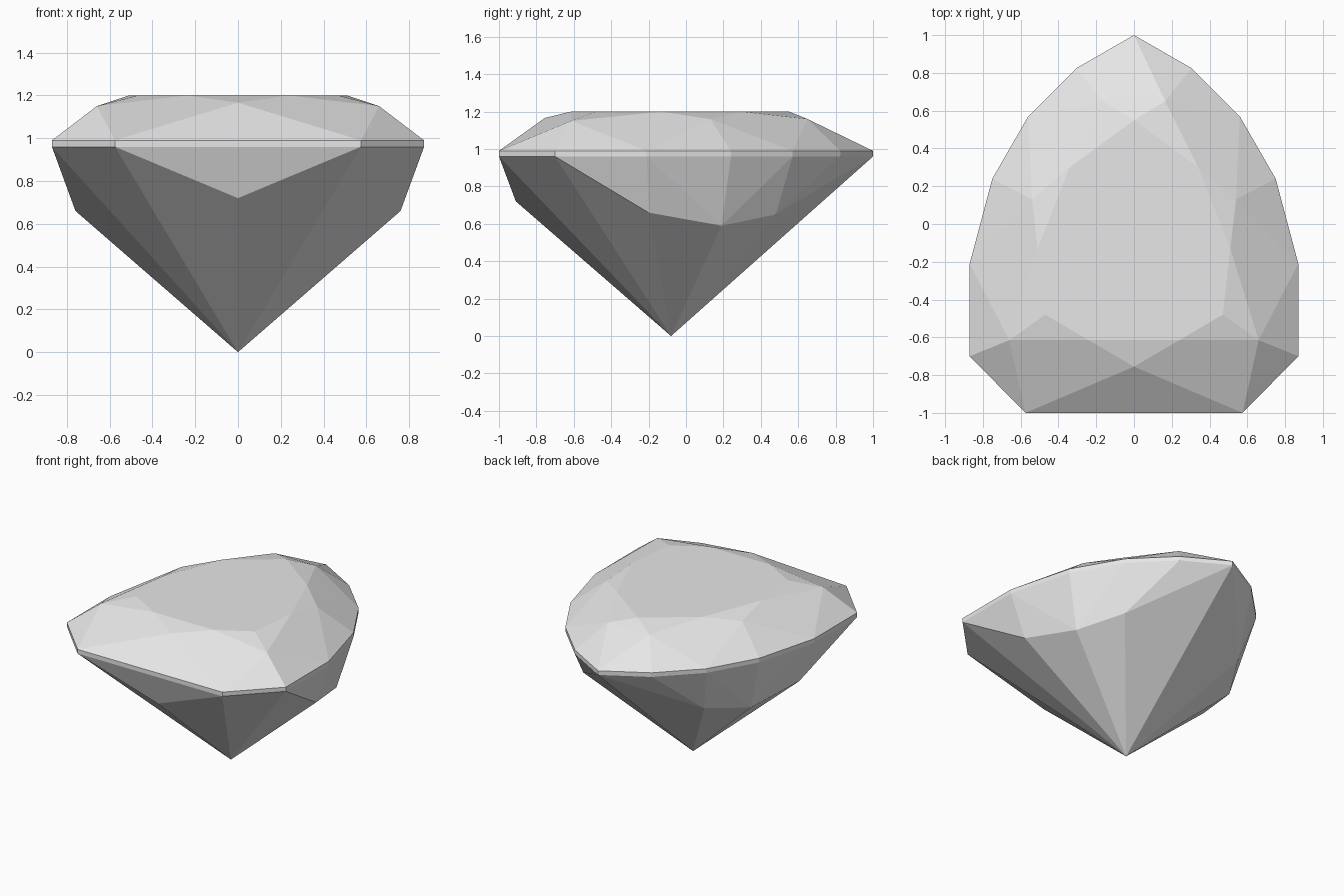
import bpy, bmesh

cube = bpy.data.objects.get("Cube")
if cube:
    bpy.data.objects.remove(cube, do_unlink=True)

# One pale grey for the whole stone
grey = bpy.data.materials.new("pale_grey")
grey.use_nodes = True
colour = (0.8, 0.8, 0.8, 1)
grey.diffuse_color = colour
grey.node_tree.nodes["Principled BSDF"].inputs["Base Color"].default_value = colour

# Half outline of the girdle, back point to front corner
girdle = [(0, 1), (0.305, 0.825), (0.56, 0.57), (0.75, 0.24),
          (0.87, -0.21), (0.87, -0.7), (0.575, -1)]
# Half outline of the flat table
table = [(0, 0.55), (0.34, 0.3), (0.51, -0.13), (0.47, -0.48), (0.24, -0.615)]
# Facet corners between girdle and table
crown = [(0.165, 0.65, 1.16), (0.54, 0.13, 1.16),
         (0.66, -0.615, 1.15), (0, -0.755, 1.166)]
# Facet corners between girdle and lower tip
pavilion = [(0.25, 0.68, 0.77), (0.48, 0.48, 0.65), (0.65, 0.19, 0.59),
            (0.76, -0.2, 0.66), (0, -0.91, 0.72), (0, -0.08, 0)]


def level(outline, z):
    return [(x, y, z) for x, y in outline]


half = (level(girdle, 0.96) + level(girdle, 0.99) + level(table, 1.2)
        + crown + pavilion)
points = set(half) | {(-x if x else 0, y, z) for x, y, z in half}

# The stone is convex, so its facets are the hull of its corners
bm = bmesh.new()
for p in sorted(points):
    bm.verts.new(p)
bmesh.ops.convex_hull(bm, input=bm.verts[:])
bmesh.ops.dissolve_limit(bm, angle_limit=0.01, verts=bm.verts[:], edges=bm.edges[:])
bmesh.ops.recalc_face_normals(bm, faces=bm.faces[:])

mesh = bpy.data.meshes.new("cut_gem")
bm.to_mesh(mesh)
bm.free()
mesh.materials.append(grey)
bpy.context.collection.objects.link(bpy.data.objects.new("cut_gem", mesh))
